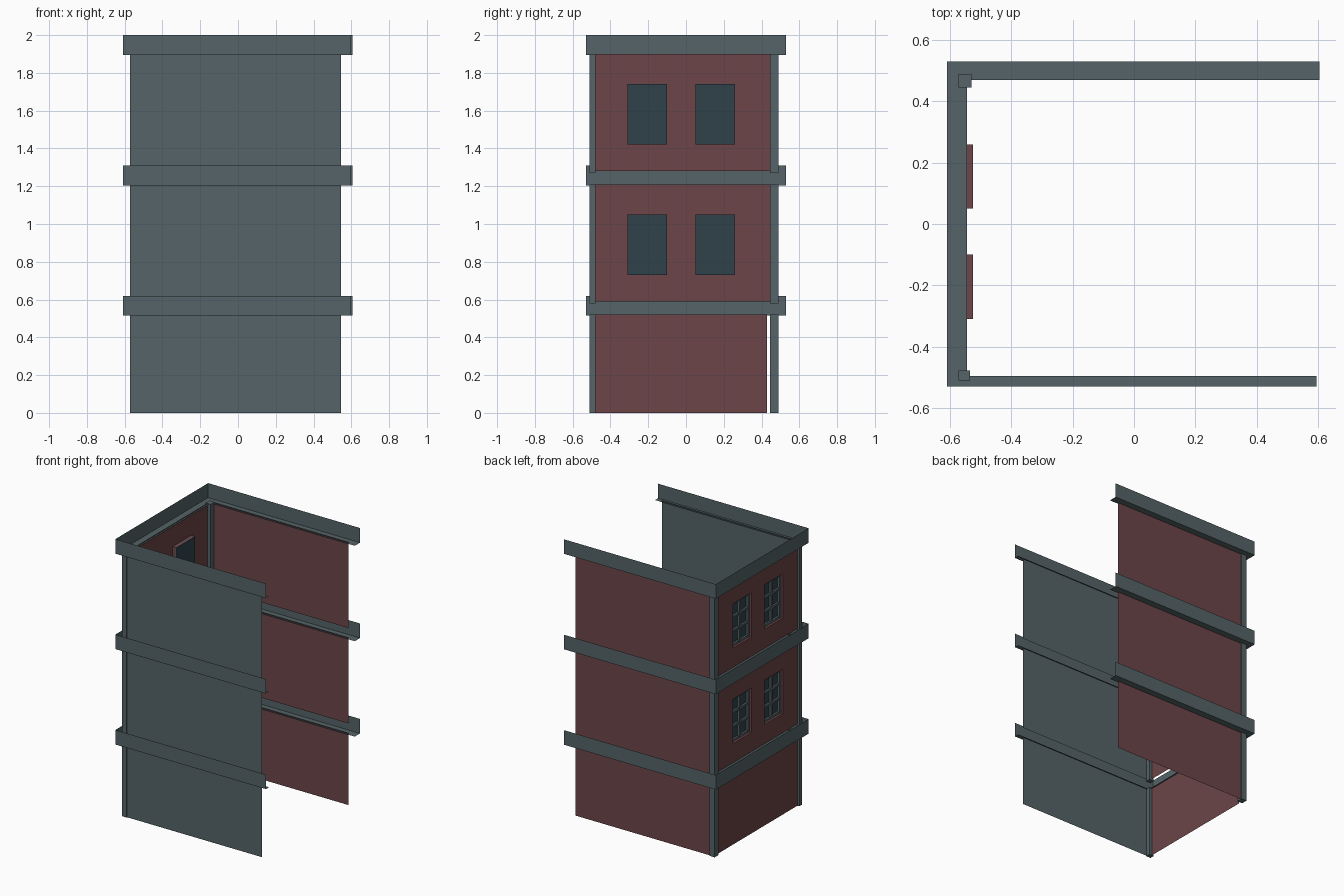
import bpy, bmesh

if "Cube" in bpy.data.objects:
    bpy.data.objects.remove(bpy.data.objects["Cube"])

def mat(name, c):
    m = bpy.data.materials.new(name)
    m.diffuse_color = (*c, 1)
    m.use_nodes = True
    m.node_tree.nodes["Principled BSDF"].inputs["Base Color"].default_value = m.diffuse_color
    return m

RED = mat("brick_red", (0.15, 0.06, 0.065))
TEAL = mat("slate_trim", (0.09, 0.125, 0.135))
DARK = mat("dark_glass", (0.03, 0.055, 0.07))

def mesh(name, quads, material):
    bm = bmesh.new()
    for q in quads:
        bm.faces.new([bm.verts.new(p) for p in q])
    bmesh.ops.remove_doubles(bm, verts=bm.verts, dist=1e-5)
    me = bpy.data.meshes.new(name)
    bm.to_mesh(me)
    bm.free()
    me.materials.append(material)
    ob = bpy.data.objects.new(name, me)
    bpy.context.collection.objects.link(ob)
    return ob

def box(name, lo, hi, material):
    bm = bmesh.new()
    bmesh.ops.create_cube(bm, size=1)
    for v in bm.verts:
        v.co = [(a + b) / 2 + c * (b - a) for a, b, c in zip(lo, hi, v.co)]
    me = bpy.data.meshes.new(name)
    bm.to_mesh(me)
    bm.free()
    me.materials.append(material)
    ob = bpy.data.objects.new(name, me)
    bpy.context.collection.objects.link(ob)
    return ob

def y_wall(y, x0, x1, z0, z1):
    return [(x0, y, z0), (x1, y, z0), (x1, y, z1), (x0, y, z1)]

def x_quad(x, y0, y1, z0, z1):
    return [(x, y1, z0), (x, y0, z0), (x, y0, z1), (x, y1, z1)]

XW, XG = -0.557, -0.525           # side wall plane, glass plane
WINDOWS = [(-0.31, -0.10), (0.05, 0.26)]
# wall bottom, wall top, window sill, window head
FLOORS = [(0, 0.52, None, None), (0.59, 1.21, 0.73, 1.05), (1.28, 1.90, 1.42, 1.74)]

for i, (z0, z1, s, h) in enumerate(FLOORS):
    n = f"floor_{i + 1}"
    # front and back wall sheets
    mesh(n + "_front_wall", [y_wall(-0.505, -0.57, 0.545, z0, z1)], TEAL)
    mesh(n + "_back_wall", [y_wall(0.482, 0.545, -0.55, z0, z1)], RED)

    # side wall, with window openings and reveals on the upper floors
    ya, yb = -0.48, (0.43 if s is None else 0.45)
    if s is None:
        quads = [x_quad(XW, ya, yb, z0, z1)]
    else:
        ys = [ya, *WINDOWS[0], *WINDOWS[1], yb]
        zs = [z0, s, h, z1]
        quads = [x_quad(XW, ys[a], ys[a + 1], zs[b], zs[b + 1])
                 for a in range(5) for b in range(3) if not (b == 1 and a in (1, 3))]
        for a, b in WINDOWS:
            loop = [(a, s), (b, s), (b, h), (a, h)]
            for (p, q), (r, t) in zip(loop, loop[1:] + loop[:1]):
                quads.append([(XW, p, q), (XW, r, t), (XG, r, t), (XG, p, q)])
    mesh(n + "_side_wall", quads, RED)

    # windows: glass pane, two-by-three glazing bars and frame
    if s is not None:
        for k, (a, b) in enumerate(WINDOWS):
            w = f"{n}_window_{k + 1}"
            mesh(w + "_glass", [x_quad(XG, a, b, s, h)], DARK)
            for j in range(3):
                y = a + 0.008 + (b - a - 0.016) * j / 2
                box(f"{w}_upright_{j}", (-0.542, y - 0.008, s), (XG - 0.001, y + 0.008, h), TEAL)
            for j in range(4):
                z = s + 0.008 + (h - s - 0.016) * j / 3
                box(f"{w}_bar_{j}", (-0.540, a, z - 0.008), (XG - 0.001, b, z + 0.008), TEAL)

    # corner pillars
    zb = max(0, z0 - 0.01)
    box(n + "_front_pillar", (-0.572, -0.51, zb), (-0.535, -0.478, z1), TEAL)
    box(n + "_back_pillar", (-0.572, 0.445, zb), (-0.53, 0.49, z1), TEAL)

# cornices: L-shaped strip following three sides, mitred at the corners
OUTER = [(0.595, -0.53), (-0.61, -0.53), (-0.61, 0.53), (0.605, 0.53)]
INNER = [(0.595, -0.495), (-0.545, -0.495), (-0.545, 0.47), (0.605, 0.47)]
for i, top in enumerate((0.62, 1.31, 2.0)):
    rows = [[(x, y, top) for x, y in OUTER],
            [(x, y, top - 0.105) for x, y in OUTER],
            [(x, y, top - 0.105) for x, y in INNER]]
    quads = [[r[k], r[k + 1], t[k + 1], t[k]]
             for r, t in zip(rows, rows[1:]) for k in range(3)]
    mesh(f"cornice_{i + 1}", quads, TEAL)
